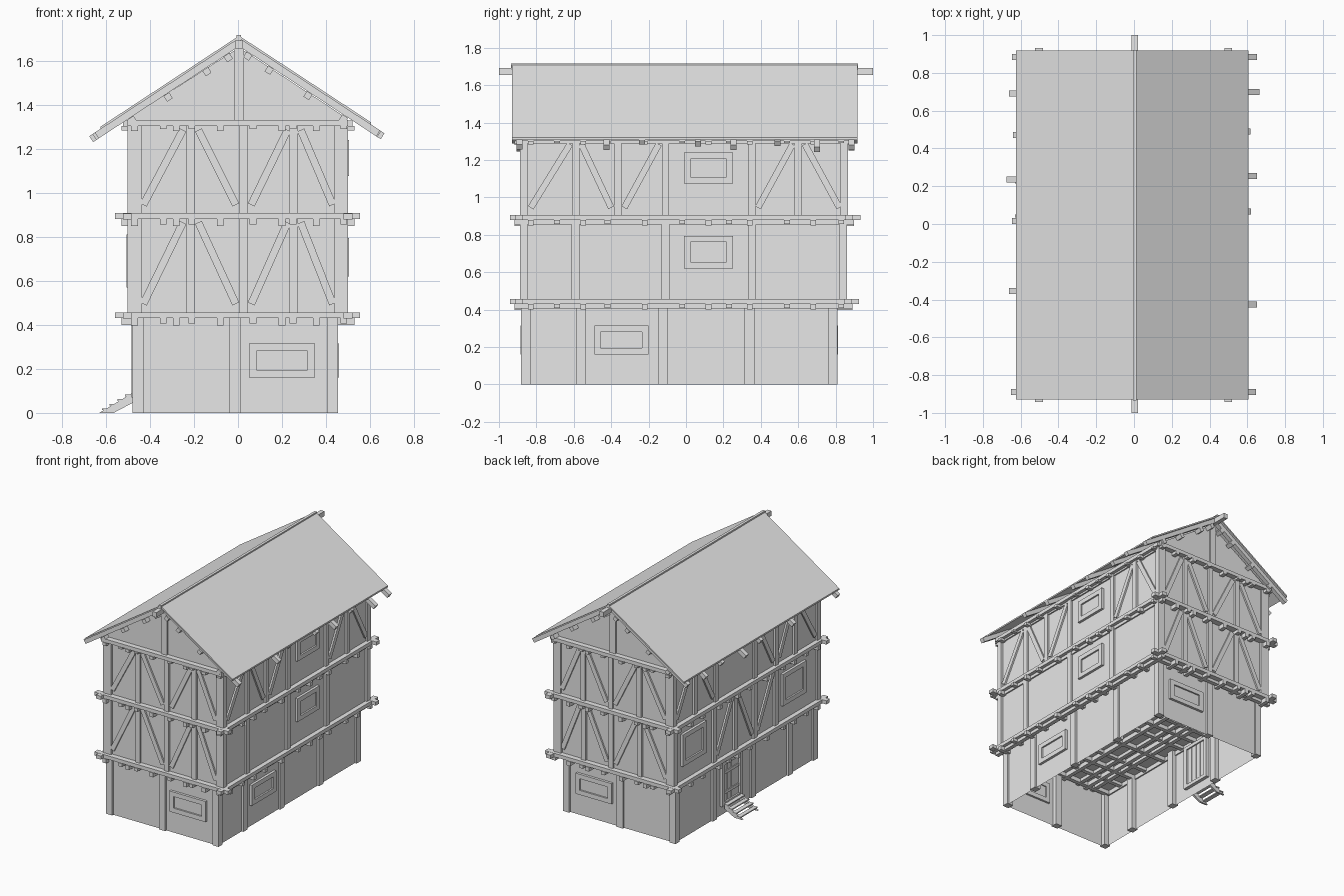
import bpy, bmesh
from mathutils import Vector, Matrix

old = bpy.data.objects.get("Cube")
if old:
    bpy.data.objects.remove(old, do_unlink=True)

grey = bpy.data.materials.new("plain_grey")
grey.use_nodes = True
grey.diffuse_color = (0.8, 0.8, 0.8, 1)
grey.node_tree.nodes["Principled BSDF"].inputs["Base Color"].default_value = (0.8, 0.8, 0.8, 1)

parts = {}


def part(name):
    return parts.setdefault(name, bmesh.new())


def box(name, x0, x1, y0, y1, z0, z1):
    size = Matrix.Diagonal((x1 - x0, y1 - y0, z1 - z0, 1))
    mid = Matrix.Translation(((x0 + x1) / 2, (y0 + y1) / 2, (z0 + z1) / 2))
    return bmesh.ops.create_cube(part(name), size=1, matrix=mid @ size)["verts"]


def bar(name, a, b, width, depth, normal):
    """Timber from a to b, its depth measured along the normal."""
    a, b, n = Vector(a), Vector(b), Vector(normal)
    along = (b - a).normalized()
    rot = Matrix((along, n.cross(along), n)).transposed().to_4x4()
    size = Matrix.Diagonal(((b - a).length, width, depth, 1))
    bmesh.ops.create_cube(part(name), size=1, matrix=Matrix.Translation((a + b) / 2) @ rot @ size)


def prism(name, profile, y0, y1):
    """Profile in x and z, extruded along y."""
    bm = part(name)
    face = bm.faces.new([bm.verts.new((x, y0, z)) for x, z in profile])
    ext = bmesh.ops.extrude_face_region(bm, geom=[face])["geom"]
    moved = [v for v in ext if isinstance(v, bmesh.types.BMVert)]
    bmesh.ops.translate(bm, verts=moved, vec=(0, y1 - y0, 0))
    bmesh.ops.recalc_face_normals(bm, faces=bm.faces)


class Storey:
    """Storey bounds; points on a side are given as (along, out, height)."""

    def __init__(self, x0, x1, y0, y1, z0, z1):
        self.x, self.y, self.z = (x0, x1), (y0, y1), (z0, z1)

    def point(self, side, u, out, z):
        return {"front": (u, self.y[0] - out, z), "back": (u, self.y[1] + out, z),
                "left": (self.x[1] + out, u, z), "right": (self.x[0] - out, u, z)}[side]

    def box(self, name, side, u0, u1, d0, d1, z0, z1):
        pairs = zip(self.point(side, u0, d0, z0), self.point(side, u1, d1, z1))
        box(name, *[v for pair in pairs for v in sorted(pair)])

    def walls(self, name, inset=0.015):
        verts = box(name, self.x[0] + inset, self.x[1] - inset,
                    self.y[0] + inset, self.y[1] - inset, *self.z)
        return verts

    def posts(self, name, side, centres, width=0.042):
        for u in centres:
            self.box(name, side, u - width / 2, u + width / 2, -0.05, 0, *self.z)

    def corner_posts(self, name, w=0.05):
        for x in (self.x[0], self.x[1] - w):
            for y in (self.y[0], self.y[1] - w):
                box(name, x, x + w, y, y + w, *self.z)

    def braces(self, name, side, spans):
        # Each span runs from its low end to its high end
        normal = Vector(self.point(side, 0, 1, 0)) - Vector(self.point(side, 0, 0, 0))
        for low, high in spans:
            bar(name, self.point(side, low, -0.02, self.z[0] + 0.04),
                self.point(side, high, -0.02, self.z[1] - 0.02), 0.034, 0.034, normal)

    def window(self, name, side, u0, u1, z0, z1, w=0.034):
        for a, b in ((u0, u0 + w), (u1 - w, u1)):
            self.box(name, side, a, b, -0.03, 0.004, z0, z1)
        for a, b in ((z0, z0 + w), (z1 - w, z1)):
            self.box(name, side, u0 + w, u1 - w, -0.03, 0.004, a, b)
        self.box("window_panes", side, u0 + w, u1 - w, -0.022, -0.008, z0 + w, z1 - w)


SIDES = ("front", "back", "left", "right")
ground = Storey(-0.48, 0.455, -0.882, 0.81, 0, 0.43)
middle = Storey(-0.503, 0.5, -0.887, 0.86, 0.455, 0.885)
upper = Storey(-0.503, 0.5, -0.887, 0.867, 0.905, 1.305)

# Ground storey, open underneath
low = ground.walls("ground_walls")
bm = part("ground_walls")
bmesh.ops.delete(bm, geom=[f for f in bm.faces if f.normal.z < -0.5 or f.calc_center_median().z < 0.01],
                 context="FACES_ONLY")
ground.corner_posts("ground_posts")
for side in SIDES:
    centres = (-0.015,) if side in ("front", "back") else (-0.56, -0.122, 0.34)
    ground.posts("ground_posts", side, centres, 0.052)
for side in ("front", "back"):
    ground.window("ground_windows", side, 0.05, 0.35, 0.16, 0.315)
ground.window("ground_windows", "left", -0.49, -0.2, 0.16, 0.315)

# Plank door with its frame
for u in (0.03, 0.245):
    ground.box("door_frame", "right", u - 0.015, u + 0.015, -0.04, 0.004, 0.07, 0.4)
for z in (0.07, 0.375):
    ground.box("door_frame", "right", 0.045, 0.23, -0.04, 0.004, z, z + 0.025)
for i in range(4):
    u = 0.048 + i * 0.046
    ground.box("door_planks", "right", u, u + 0.041, -0.03, -0.008, 0.095, 0.375)
for z in (0.15, 0.3):
    ground.box("door_planks", "right", 0.05, 0.226, -0.01, -0.002, z, z + 0.022)

# Steps: two stringers and open treads
for y in (0.035, 0.215):
    prism("step_stringers", [(-0.63, 0), (-0.565, 0), (-0.48, 0.045), (-0.48, 0.09)], y, y + 0.015)
for i in range(4):
    x = -0.6 + i * 0.035
    z = 0.016 + i * 0.021
    box("step_treads", x - 0.018, x + 0.014, 0.03, 0.235, z - 0.004, z + 0.004)

# Upper storeys: walls, posts and braces
for floor, name in ((middle, "middle"), (upper, "upper")):
    floor.walls(name + "_walls")
    floor.corner_posts(name + "_posts", 0.04)
    for side in ("front", "back"):
        floor.posts(name + "_posts", side, (-0.455, -0.215, 0.025, 0.253, 0.457), 0.037)
        floor.braces(name + "_braces", side,
                     [(-0.43, -0.25), (-0.01, -0.18), (0.06, 0.225), (0.43, 0.285)])
middle.posts("middle_posts", "left", (-0.59, -0.11, 0.352))
middle.posts("middle_posts", "right", (-0.36, -0.11, 0.12, 0.37))
middle.braces("middle_braces", "right", [(0.34, 0.155), (-0.08, 0.09), (-0.14, -0.33)])
middle.window("middle_windows", "left", -0.01, 0.25, 0.62, 0.795)
for u in (0.48, -0.71):
    middle.window("middle_windows", "right", u, u + 0.28, 0.57, 0.81)
for side in ("left", "right"):
    upper.posts("upper_posts", side, (-0.588, -0.365, -0.11, 0.352, 0.6), 0.038)
    upper.braces("upper_braces", side,
                 [(-0.83, -0.62), (-0.4, -0.56), (-0.33, -0.145), (0.385, 0.57), (0.82, 0.635)])
upper.window("upper_windows", "left", -0.01, 0.25, 1.075, 1.24)

# Floor levels: deck, crossing sill beams and rows of joists
FRONT_JOISTS = (-0.47, -0.34, -0.28, -0.21, -0.08, 0.068, 0.2, 0.25, 0.355, 0.48)
SIDE_JOISTS = (-0.83, -0.69, -0.55, -0.42, -0.22, -0.02, 0.12, 0.23, 0.34, 0.54, 0.68, 0.83)
for z, floor, name in ((0.43, middle, "lower_floor"), (0.88, upper, "upper_floor"), (1.303, upper, "attic")):
    (x0, x1), (y0, y1) = floor.x, floor.y
    attic = name == "attic"
    end = 0.0 if attic else 0.055
    box(name + "_deck", x0, x1, y0, y1, z, z + 0.024)
    for y in (y0 - 0.025, y1 - 0.015):
        box(name + "_beams", x0 - end, x1 + end, y, y + 0.04, z, z + 0.027)
    for x in (x0 - 0.02, x1 - 0.02):
        box(name + "_beams", x, x + 0.04, y0 - end, y1 + end + 0.01, z - 0.001, z + 0.026)
    drop = 0.022 if attic else 0.032
    for i, x in enumerate(FRONT_JOISTS):
        box(name + "_joists", x - 0.015, x + 0.015, y0 - 0.03, y1 + 0.03,
            z - drop + 0.008 * (i % 2), z)
    for i, y in enumerate(SIDE_JOISTS):
        box(name + "_joists", x0 - 0.027, x1 + 0.03, y - 0.015, y + 0.015,
            z - drop + 0.008 * (i % 2) + 0.002, z)

# Gables with a king post at each end
prism("gable_walls", [(-0.487, 1.32), (0.485, 1.32), (0.485, 1.345), (0.005, 1.66), (-0.487, 1.345)],
      -0.872, 0.852)
for y in (-0.887, 0.837):
    box("king_posts", -0.018, 0.028, y, y + 0.03, 1.325, 1.66)

# Roof: thin covering, rafters with uneven tails, purlins and ridge
SLOPE = 0.656
RIDGE = 1.713


def roof_z(x):
    return RIDGE - SLOPE * abs(x - 0.005)


for eave in (-0.625, 0.605):
    prism("roof_covering", [(0.005, RIDGE), (eave, roof_z(eave)),
                            (eave, roof_z(eave) - 0.012), (0.005, RIDGE - 0.012)], -0.93, 0.918)

RAFTERS = {1: ((0.885, 0.655), (0.7, 0.67), (0.49, 0.62), (0.255, 0.655), (0.065, 0.625),
               (-0.235, 0.61), (-0.425, 0.655), (-0.89, 0.65)),
           -1: ((0.885, 0.65), (0.69, 0.665), (0.47, 0.645), (0.235, 0.68), (0.015, 0.65),
                (-0.355, 0.665), (-0.89, 0.655))}
for s, row in RAFTERS.items():
    normal = Vector((SLOPE * s, 0, 1)).normalized()
    for y, reach in row:
        drop = normal * 0.024
        top = Vector((0.005, y, RIDGE)) - drop
        tail = Vector((s * reach, y, roof_z(s * reach))) - drop
        bar("rafters", top, tail, 0.032, 0.032, normal)
    for x in (0.075, 0.172, 0.348, 0.51):
        low = Vector((s * x, 0, roof_z(s * x))) - normal * 0.056
        bar("purlins", low - Vector((0, 0.915, 0)), low + Vector((0, 0.905, 0)), 0.03, 0.03, normal)
box("ridge_beam", -0.012, 0.02, -1, 1, 1.655, 1.692)
box("ridge_cap", -0.006, 0.014, -0.935, 0.92, 1.69, 1.717)

# Turn each part into an object
for name, bm in parts.items():
    mesh = bpy.data.meshes.new(name)
    bmesh.ops.recalc_face_normals(bm, faces=bm.faces)
    bm.to_mesh(mesh)
    bm.free()
    mesh.materials.append(grey)
    bpy.context.scene.collection.objects.link(bpy.data.objects.new(name, mesh))
